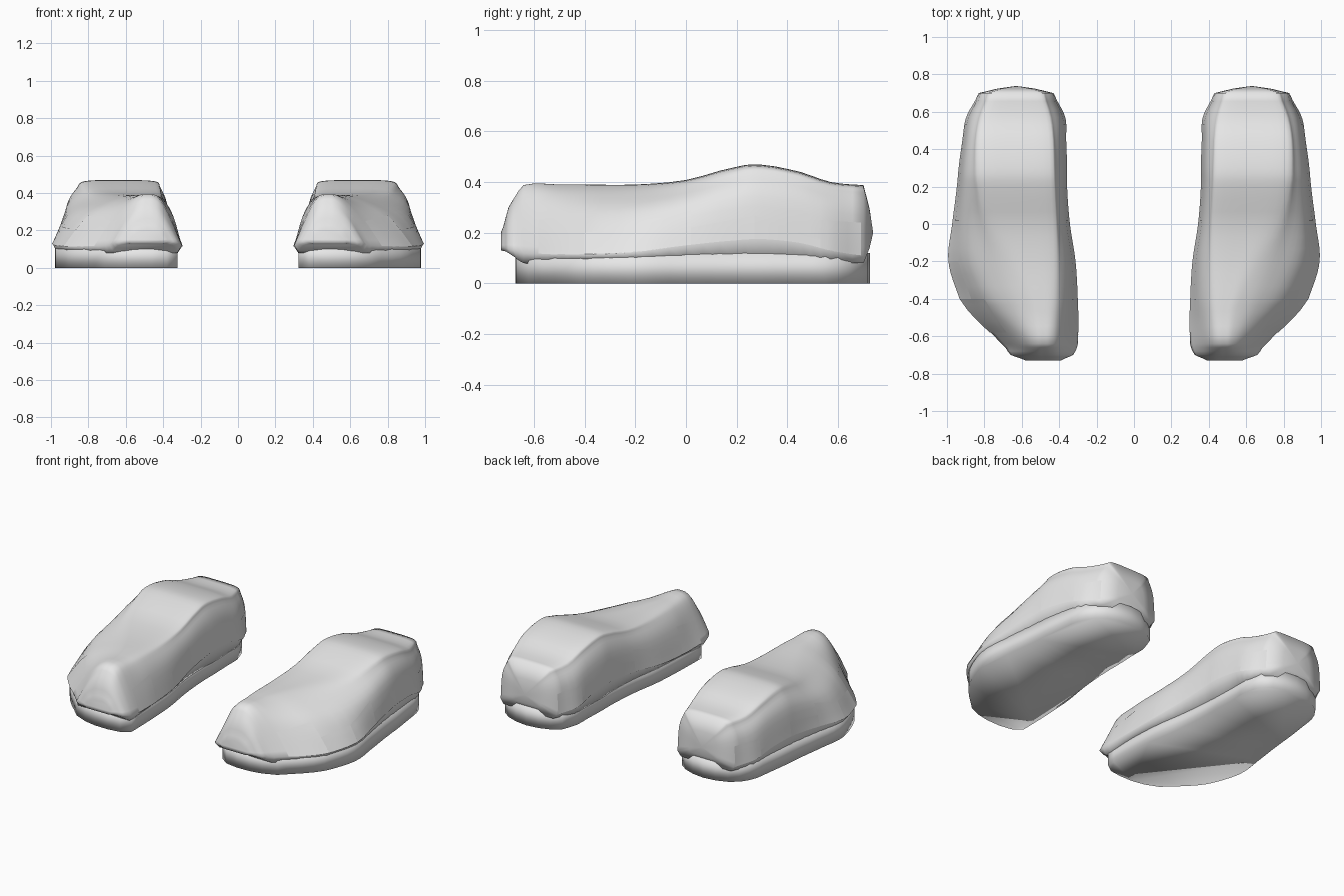
import bpy, bmesh, math
from mathutils import Vector

cube = bpy.data.objects.get("Cube")
if cube:
    bpy.data.objects.remove(cube)

grey = bpy.data.materials.new("plain_grey")
grey.use_nodes = True
grey.diffuse_color = (0.8, 0.8, 0.8, 1)
grey.node_tree.nodes["Principled BSDF"].inputs["Base Color"].default_value = (0.8, 0.8, 0.8, 1)

# Stations: y, inner x, outer x, ridge inner x, ridge outer x, top z, edge z, lip z, flank slope
STATIONS = [
    (-0.73, .39, .58, .45, .50, .20, .145, .13, .30),
    (-0.70, .325, .66, .45, .52, .30, .135, .12, .42),
    (-0.64, .30, .71, .445, .52, .388, .12, .08, .46),
    (-0.50, .30, .85, .435, .54, .39, .115, .085, .40),
    (-0.40, .303, .93, .43, .57, .39, .115, .09, .34),
    (-0.20, .315, .99, .43, .66, .39, .125, .09, .28),
    (0.00, .345, .97, .435, .76, .408, .15, .09, .24),
    (0.20, .36, .945, .445, .81, .46, .17, .085, .22),
    (0.30, .36, .935, .45, .82, .468, .175, .08, .22),
    (0.45, .365, .915, .455, .82, .44, .16, .08, .22),
    (0.57, .37, .895, .47, .80, .40, .13, .08, .22),
    (0.70, .43, .83, .50, .76, .388, .11, .08, .16),
]


def spline(pts, t):
    """Smooth curve through the points at index t."""
    i = min(int(t), len(pts) - 2)
    u = t - i
    p = [Vector(pts[max(0, min(len(pts) - 1, i + k))]) for k in (-1, 0, 1, 2)]
    a, b = (p[2] - p[0]) / 2, (p[3] - p[1]) / 2
    d = p[2] - p[1]
    return p[1] + a * u + (3 * d - 2 * a - b) * u * u + (a + b - 2 * d) * u ** 3


def station_at(y):
    i = 0
    while i < len(STATIONS) - 2 and y > STATIONS[i + 1][0]:
        i += 1
    y0, y1 = STATIONS[i][0], STATIONS[i + 1][0]
    return spline([r[1:] for r in STATIONS], i + (y - y0) / (y1 - y0))


def section(y, steps=4):
    """Cross-section from the inner lip over the top to the outer lip."""
    xi, xo, ri, ro, zt, zb, zl, slope = station_at(y)
    h = zt - zb
    shoulder = .52 + slope * .5
    arch = [(xi, zb), (xi + (ri - xi) * slope, zb + h * .57),
            (xi + (ri - xi) * shoulder, zt - h * .13), (ri, zt - h * .02),
            ((ri + ro) / 2, zt), (ro, zt - h * .02),
            (xo + (ro - xo) * shoulder, zt - h * .15),
            (xo + (ro - xo) * slope, zb + h * .57), (xo, zb)]
    curve = [tuple(spline(arch, k / steps)) for k in range((len(arch) - 1) * steps + 1)]
    return [(xi + .025, zl)] + curve + [(xo - .02, zl)]


def finish(name, bm, angle):
    bmesh.ops.recalc_face_normals(bm, faces=bm.faces)
    mesh = bpy.data.meshes.new(name)
    bm.to_mesh(mesh)
    bm.free()
    mesh.materials.append(grey)
    ob = bpy.data.objects.new(name, mesh)
    bpy.context.collection.objects.link(ob)
    bpy.ops.object.select_all(action='DESELECT')
    ob.select_set(True)
    bpy.context.view_layer.objects.active = ob
    bpy.ops.object.shade_smooth_by_angle(angle=math.radians(angle))
    ob.modifiers.new("Pair", 'MIRROR').use_mirror_merge = False
    return ob


def bridge(bm, a, b, closed):
    n = len(a)
    for k in range(n if closed else n - 1):
        m = (k + 1) % n
        bm.faces.new((a[k], a[m], b[m], b[k]))


# Upper: lofted sections with a ridged toe and a shallow heel point
bm = bmesh.new()
ys = [a[0] + (b[0] - a[0]) * k / 3 for a, b in zip(STATIONS, STATIONS[1:]) for k in range(3)]
ys.append(STATIONS[-1][0])
rings = [[bm.verts.new((x, y, z)) for x, z in section(y)] for y in ys]
for a, b in zip(rings, rings[1:]):
    bridge(bm, a, b, True)
bm.faces.new(rings[0])

# Heel cap: one domed ring, then a fan to the rearmost point
centre = Vector((.63, .738, .2))
last = rings[-1]
dome = []
for v in last:
    p = v.co.lerp(centre, .5)
    p.y = .724
    dome.append(bm.verts.new(p))
bridge(bm, last, dome, True)
heel = bm.verts.new(centre)
for k in range(len(dome)):
    bm.faces.new((dome[k], dome[(k + 1) % len(dome)], heel))
finish("shoe_upper", bm, 85)

# Sole: flat block following the outline, rounded at toe and heel, softly shaded
bm = bmesh.new()
ys = [-.62 + 1.22 * k / 24 for k in range(25)]
inner = [(station_at(y)[0] + .025, y) for y in ys]
outer = [(station_at(y)[1] - .012, y) for y in ys]
toe = [(.63, -.655), (.55, -.67), (.46, -.672), (.38, -.66)]
back = [(.425, .65), (.48, .69), (.55, .715), (.63, .725), (.71, .715), (.78, .69), (.835, .65)]
outline = inner + back + outer[::-1] + toe
low = [bm.verts.new((x, y, 0)) for x, y in outline]
top = [bm.verts.new((x, y, .12)) for x, y in outline]
bridge(bm, low, top, True)
bm.faces.new(low)
bm.faces.new(top)
finish("shoe_sole", bm, 180)

# Side trim: thin stepped panels lying on both flanks
PANELS = [(-.58, -.40, .25, .28), (-.40, -.20, .20, .22), (-.20, .02, .22, .29),
          (.02, .27, .22, .268), (.27, .53, .268, .175), (.53, .69, .25, .24)]


def flank_x(curve, z):
    """x of the flank at height z, walking up from the side edge."""
    for (x0, z0), (x1, z1) in zip(curve, curve[1:]):
        if z0 <= z <= z1 and z1 > z0:
            return x0 + (x1 - x0) * (z - z0) / (z1 - z0)
    return curve[0][0]


for side, sign in (("inner", -1), ("outer", 1)):
    bm = bmesh.new()
    for y0, y1, za, zc in PANELS:
        previous = None
        for k in range(7):
            y = y0 + (y1 - y0) * k / 6
            sec = section(y)[1:-1]
            curve = sec if sign < 0 else sec[::-1]
            base = curve[0][1]
            line = za + (zc - za) * k / 6
            row = []
            for j in range(7):
                z = base + (line - base) * j / 6
                row.append(bm.verts.new((flank_x(curve, z) + sign * .001, y, z)))
            if previous:
                bridge(bm, previous, row, False)
            previous = row
    trim = finish(side + "_side_trim", bm, 40)
    solid = trim.modifiers.new("Thickness", 'SOLIDIFY')
    solid.thickness = .003
    solid.offset = 0
    solid.use_rim = False
    trim.modifiers.move(1, 0)
